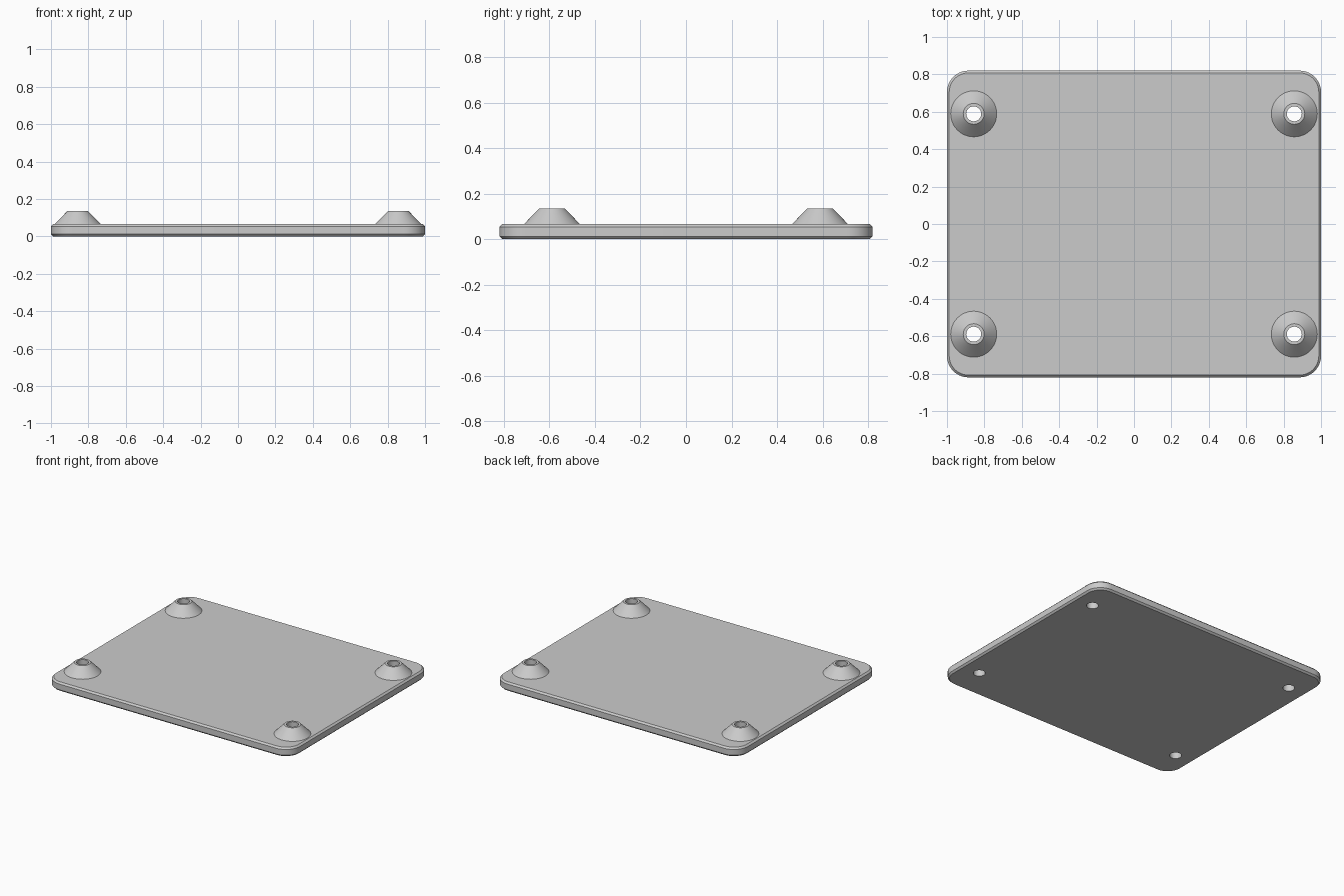
import bpy, bmesh, math

default = bpy.data.objects.get("Cube")
if default:
    bpy.data.objects.remove(default, do_unlink=True)

HALF_X, HALF_Y, THICK = 1.0, 0.82, 0.066
CORNER, CHAMFER = 0.115, 0.012
POST_X, POST_Y, TOP = 0.857, 0.589, 0.135
BASE_R, RIM_R, HOLE_R = 0.123, 0.056, 0.04
SIDES = 48

grey = bpy.data.materials.new("plain grey")
grey.use_nodes = True
colour = (0.6, 0.6, 0.6, 1)
grey.diffuse_color = colour
grey.node_tree.nodes["Principled BSDF"].inputs["Base Color"].default_value = colour


def make(name, bm):
    bmesh.ops.recalc_face_normals(bm, faces=bm.faces)
    mesh = bpy.data.meshes.new(name)
    bm.to_mesh(mesh)
    bm.free()
    mesh.materials.append(grey)
    obj = bpy.data.objects.new(name, mesh)
    bpy.context.collection.objects.link(obj)
    return obj


def smooth(obj):
    bpy.ops.object.select_all(action="DESELECT")
    obj.select_set(True)
    bpy.context.view_layer.objects.active = obj
    bpy.ops.object.shade_smooth_by_angle(angle=math.radians(25))


def outline(inset, z, steps=10):
    """Rounded rectangle, counter-clockwise."""
    points = []
    r = CORNER - inset
    for quarter, (sx, sy) in enumerate([(1, 1), (-1, 1), (-1, -1), (1, -1)]):
        for i in range(steps + 1):
            a = (quarter + i / steps) * math.pi / 2
            points.append((sx * (HALF_X - CORNER) + r * math.cos(a),
                           sy * (HALF_Y - CORNER) + r * math.sin(a), z))
    return points


def bridge(bm, rings):
    for low, high in zip(rings, rings[1:]):
        n = len(low)
        for i in range(n):
            j = (i + 1) % n
            bm.faces.new((low[i], low[j], high[j], high[i]))


# Base plate: rounded corners, chamfered upper and lower rims
bm = bmesh.new()
levels = [(CHAMFER, 0), (0, CHAMFER), (0, THICK - CHAMFER), (CHAMFER, THICK)]
rings = [[bm.verts.new(p) for p in outline(*level)] for level in levels]
bridge(bm, rings)
bm.faces.new(rings[0])
bm.faces.new(rings[-1])
plate = make("base_plate", bm)

posts = [(sx * POST_X, sy * POST_Y) for sx in (-1, 1) for sy in (-1, 1)]

# Screw holes cut through the plate
bm = bmesh.new()
for x, y in posts:
    new = bmesh.ops.create_cone(bm, cap_ends=True, segments=SIDES,
                                radius1=HOLE_R, radius2=HOLE_R, depth=0.5)
    bmesh.ops.translate(bm, verts=new["verts"], vec=(x, y, 0))
cutter = make("hole_cutter", bm)
cutter.hide_render = True
cut = plate.modifiers.new("screw holes", "BOOLEAN")
cut.operation = "DIFFERENCE"
cut.solver = "EXACT"
cut.object = cutter
bpy.context.view_layer.objects.active = plate
bpy.ops.object.modifier_apply(modifier=cut.name)
bpy.data.objects.remove(cutter, do_unlink=True)
smooth(plate)

# Hollow conical standoffs
profile = [(BASE_R, THICK), (RIM_R, TOP), (HOLE_R, TOP), (HOLE_R, THICK)]
for x, y in posts:
    bm = bmesh.new()
    rings = [[bm.verts.new((r * math.cos(i * math.tau / SIDES),
                            r * math.sin(i * math.tau / SIDES), z))
              for i in range(SIDES)] for r, z in profile]
    bridge(bm, rings + rings[:1])
    name = ("back" if y > 0 else "front") + ("_left" if x > 0 else "_right")
    standoff = make(name + "_standoff", bm)
    standoff.location = (x, y, 0)
    smooth(standoff)
